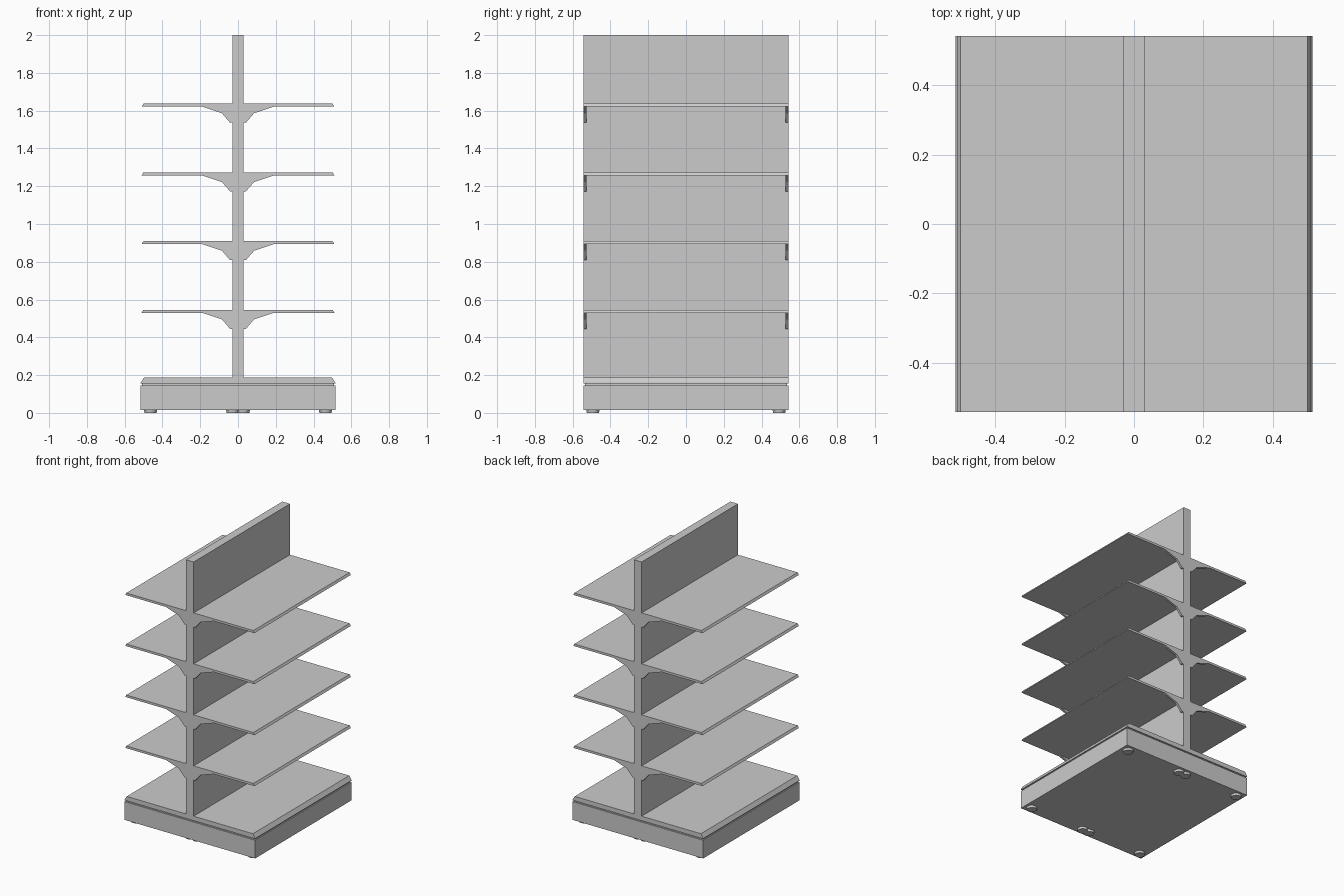
import bpy, bmesh
from mathutils import Matrix

if "Cube" in bpy.data.objects:
    bpy.data.objects.remove(bpy.data.objects["Cube"])

HALF_Y = 0.543   # half depth of the unit
PANEL_X = 0.03   # half thickness of the centre panel


def finish(name, bm):
    bmesh.ops.recalc_face_normals(bm, faces=bm.faces)
    mesh = bpy.data.meshes.new(name)
    bm.to_mesh(mesh)
    bm.free()
    obj = bpy.data.objects.new(name, mesh)
    bpy.context.collection.objects.link(obj)
    return obj


def extrude_xz(name, profile, y0, y1):
    """Extrude an x-z profile from y0 to y1."""
    bm = bmesh.new()
    face = bm.faces.new([bm.verts.new((x, y0, z)) for x, z in profile])
    new = bmesh.ops.extrude_face_region(bm, geom=[face])["geom"]
    verts = [v for v in new if isinstance(v, bmesh.types.BMVert)]
    bmesh.ops.translate(bm, verts=verts, vec=(0, y1 - y0, 0))
    return finish(name, bm)


def box(name, hx, hy, z0, z1):
    return extrude_xz(name, [(-hx, z0), (hx, z0), (hx, z1), (-hx, z1)], -hy, hy)


# Base: plinth, recessed gap and bevelled bottom deck
box("base_plinth", 0.515, HALF_Y, 0.015, 0.145)
box("base_recess", 0.507, 0.535, 0.145, 0.155)
extrude_xz("base_deck", [(-0.515, 0.155), (0.515, 0.155), (0.515, 0.16),
                         (0.498, 0.187), (-0.498, 0.187), (-0.515, 0.16)],
           -HALF_Y, HALF_Y)

# Centre panel
box("centre_panel", PANEL_X, HALF_Y, 0.187, 2.0)

# Shelves with end brackets on both sides
for i in range(4):
    top = 0.546 + 0.3637 * i
    low = top - 0.016
    for side, s in (("left", -1), ("right", 1)):
        shelf = [(PANEL_X, low), (0.51, low), (0.501, top), (PANEL_X, top)]
        extrude_xz(f"shelf_{side}_{i + 1}", [(s * x, z) for x, z in shelf],
                   -HALF_Y, HALF_Y)
        bracket = [(PANEL_X, low), (0.19, low), (0.085, low - 0.035),
                   (0.042, low - 0.085), (PANEL_X, low - 0.085)]
        for end, e in (("front", -1), ("back", 1)):
            extrude_xz(f"bracket_{side}_{end}_{i + 1}",
                       [(s * x, z) for x, z in bracket],
                       e * HALF_Y, e * (HALF_Y - 0.016))

# Round feet: corners, plus overlapping pairs under the panel
for x in (-0.463, -0.028, 0.028, 0.463):
    for y in (-0.493, 0.493):
        bm = bmesh.new()
        bmesh.ops.create_cone(bm, cap_ends=True, segments=20, radius1=0.032,
                              radius2=0.035, depth=0.015,
                              matrix=Matrix.Translation((x, y, 0.0075)))
        finish("foot", bm)
